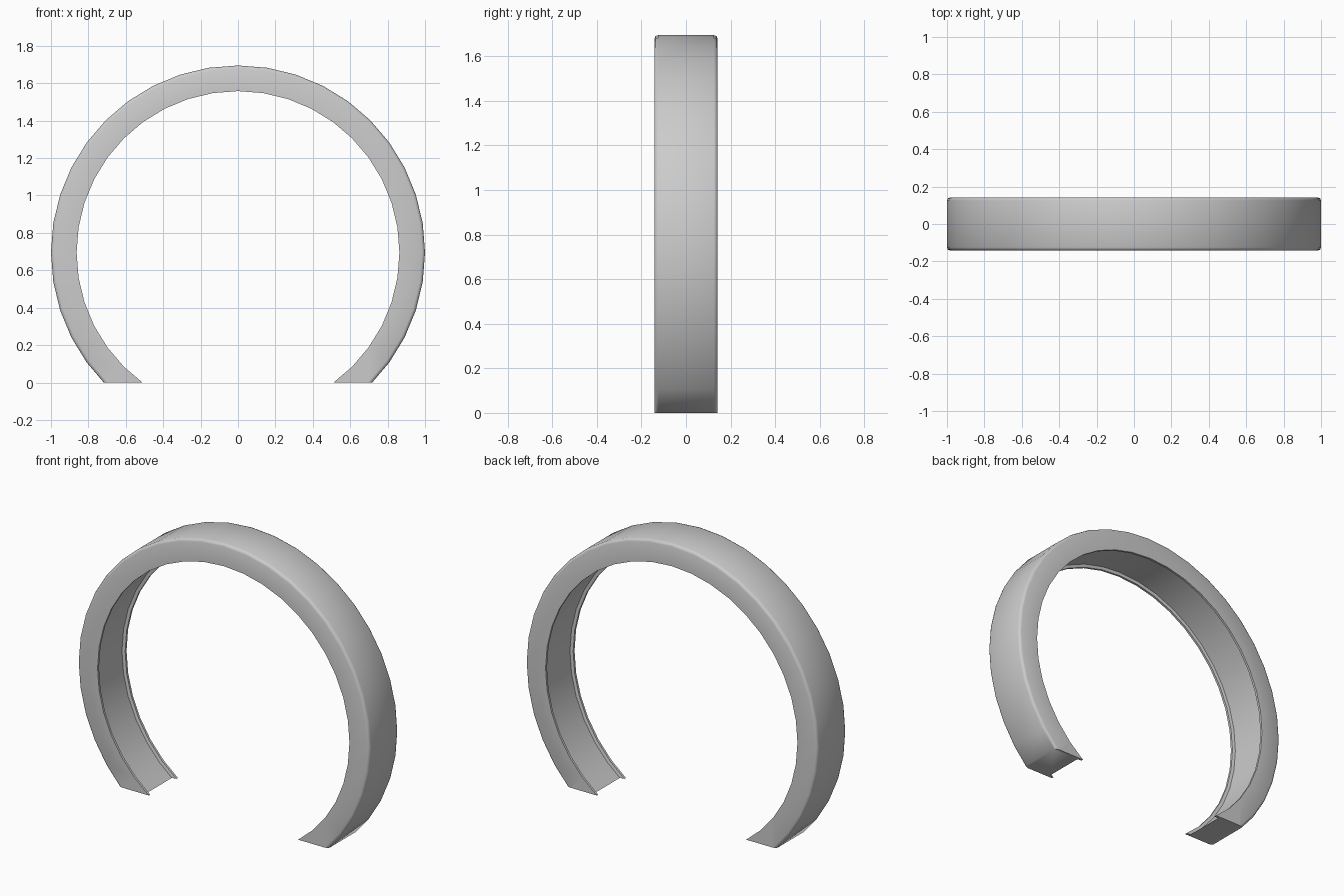
import bpy, bmesh, math

if "Cube" in bpy.data.objects:
    bpy.data.objects.remove(bpy.data.objects["Cube"])

SEGMENTS = 40
CENTER_Z = 0.695
HALF_W = 0.142

# Half cross-section as (radius, y): bevelled outer rim, thin inner lip, recessed channel
half = [(1.0, HALF_W - 0.017), (0.995, HALF_W - 0.005), (0.983, HALF_W),
        (0.863, HALF_W), (0.863, HALF_W - 0.014), (0.882, HALF_W - 0.018)]
profile = half + [(r, -y) for r, y in reversed(half)]

# Sweep the cross-section round a full ring
bm = bmesh.new()
rings = []
for i in range(SEGMENTS):
    a = 2 * math.pi * i / SEGMENTS
    rings.append([bm.verts.new((r * math.cos(a), y, CENTER_Z + r * math.sin(a)))
                  for r, y in profile])
n = len(profile)
for i in range(SEGMENTS):
    p, q = rings[i], rings[(i + 1) % SEGMENTS]
    for j in range(n):
        k = (j + 1) % n
        bm.faces.new((p[j], p[k], q[k], q[j]))

# Cut the ring flat at the floor and cap both feet
geom = bm.verts[:] + bm.edges[:] + bm.faces[:]
bmesh.ops.bisect_plane(bm, geom=geom, dist=1e-6, plane_co=(0, 0, 0),
                       plane_no=(0, 0, 1), clear_inner=True)
bmesh.ops.holes_fill(bm, edges=[e for e in bm.edges if e.is_boundary], sides=0)
bmesh.ops.recalc_face_normals(bm, faces=bm.faces[:])

mesh = bpy.data.meshes.new("open_band")
bm.to_mesh(mesh)
bm.free()
band = bpy.data.objects.new("open_band", mesh)
bpy.context.collection.objects.link(band)
bpy.context.view_layer.objects.active = band
band.select_set(True)
bpy.ops.object.shade_smooth_by_angle(angle=math.radians(50))
